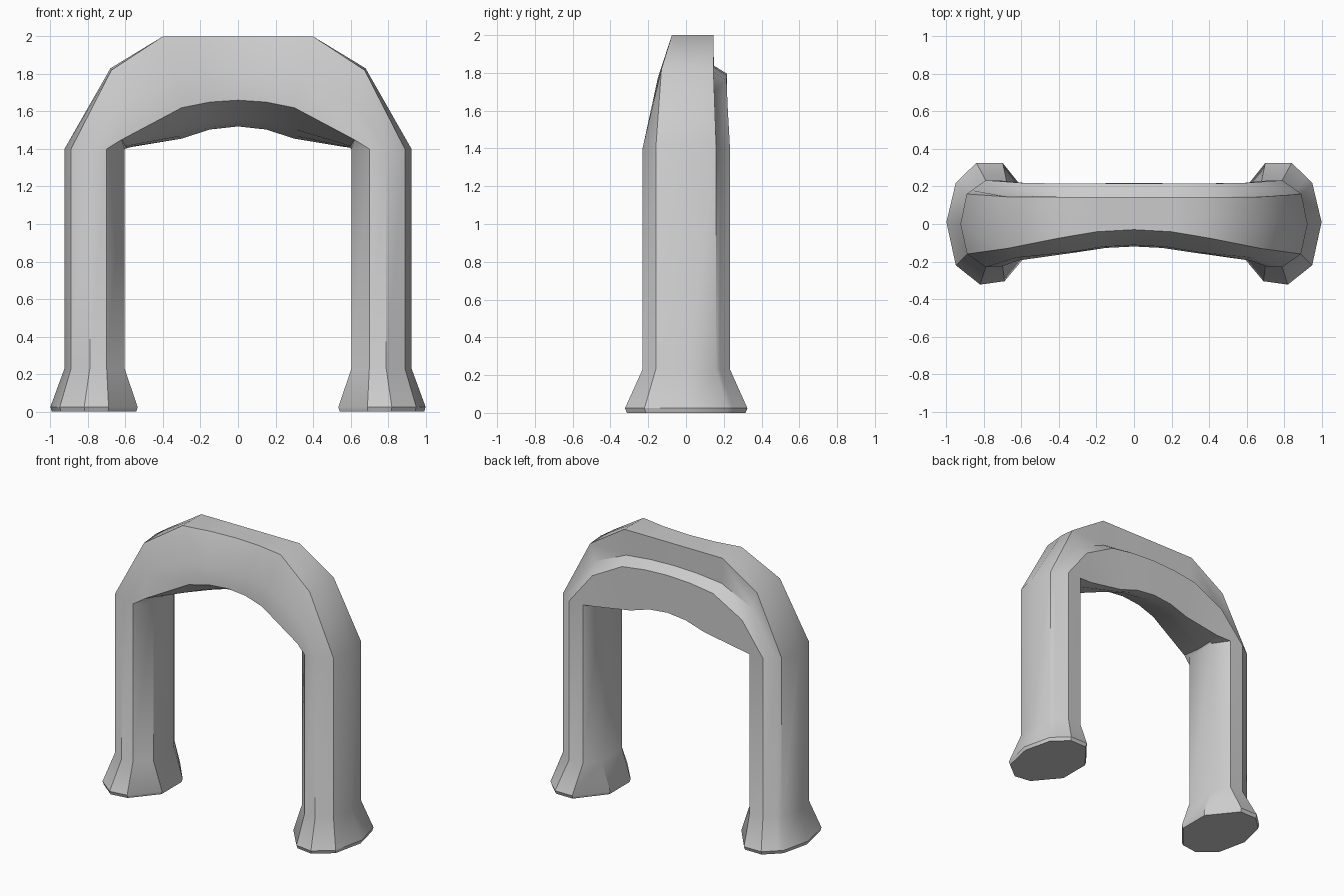
import bpy, bmesh

if "Cube" in bpy.data.objects:
    bpy.data.objects.remove(bpy.data.objects["Cube"])

# Cross-section rings, ten points each, running outer-middle > front > inside > back
leg = [(-.925, 0), (-.89, -.16), (-.79, -.23), (-.70, -.225), (-.605, -.12),
       (-.605, .12), (-.68, .23), (-.79, .233), (-.865, .18), (-.892, .16)]
foot = [(-1, .01), (-.95, -.22), (-.82, -.323), (-.69, -.305), (-.535, -.12),
        (-.535, .12), (-.70, .325), (-.84, .325), (-.92, .25), (-.95, .22)]

shoulder = [(-.68, .02, 1.83), (-.675, -.13, 1.82), (-.63, -.18, 1.63), (-.62, -.195, 1.45),
            (-.60, -.02, 1.415), (-.59, .12, 1.41), (-.57, .217, 1.41), (-.61, .22, 1.63),
            (-.64, .15, 1.70), (-.68, .145, 1.82)]
corner = [(-.4, .03, 2), (-.4, -.075, 2), (-.34, -.15, 1.77), (-.3, -.15, 1.62),
          (-.3, .06, 1.505), (-.3, .15, 1.47), (-.3, .215, 1.455), (-.37, .215, 1.76),
          (-.39, .14, 1.81), (-.4, .145, 2)]
crown = [(0, .05, 2), (0, -.03, 2), (0, -.112, 1.79), (0, -.12, 1.66),
         (0, .08, 1.555), (0, .15, 1.53), (0, .218, 1.52), (0, .217, 1.795),
         (0, .145, 1.84), (0, .145, 2)]


def at(ring, z, inset=1.0):
    return [(-.765 + (x + .765) * inset, y * inset, z) for x, y in ring]


def blend(a, b, t):
    # ease towards the crown so the arch is rounded rather than peaked
    e = 1 - (1 - t) ** 2
    return [(p[0] + (q[0] - p[0]) * t,
             p[1] + (q[1] - p[1]) * e,
             p[2] + (q[2] - p[2]) * e) for p, q in zip(a, b)]


# Left half from foot to crown, then mirrored for the right half
half = [at(foot, 0, .97), at(foot, .025), at(leg, .23), at(leg, 1.4), shoulder,
        corner, blend(corner, crown, .5), crown]
mirrored = [[(-x, y, z) for x, y, z in r] for r in reversed(half[:-1])]
rings = half + mirrored

# Arch with legs and flared feet, lofted as one body
bm = bmesh.new()
loops = [[bm.verts.new(p) for p in r] for r in rings]
for a, b in zip(loops, loops[1:]):
    for i in range(10):
        j = (i + 1) % 10
        bm.faces.new((a[i], a[j], b[j], b[i]))
bm.faces.new(loops[0])
bm.faces.new(loops[-1])
bmesh.ops.recalc_face_normals(bm, faces=bm.faces)
mesh = bpy.data.meshes.new("arch_handle")
bm.to_mesh(mesh)
bm.free()
obj = bpy.data.objects.new("arch_handle", mesh)
bpy.context.collection.objects.link(obj)
bpy.context.view_layer.objects.active = obj
obj.select_set(True)
bpy.ops.object.shade_smooth_by_angle(angle=0.6)
